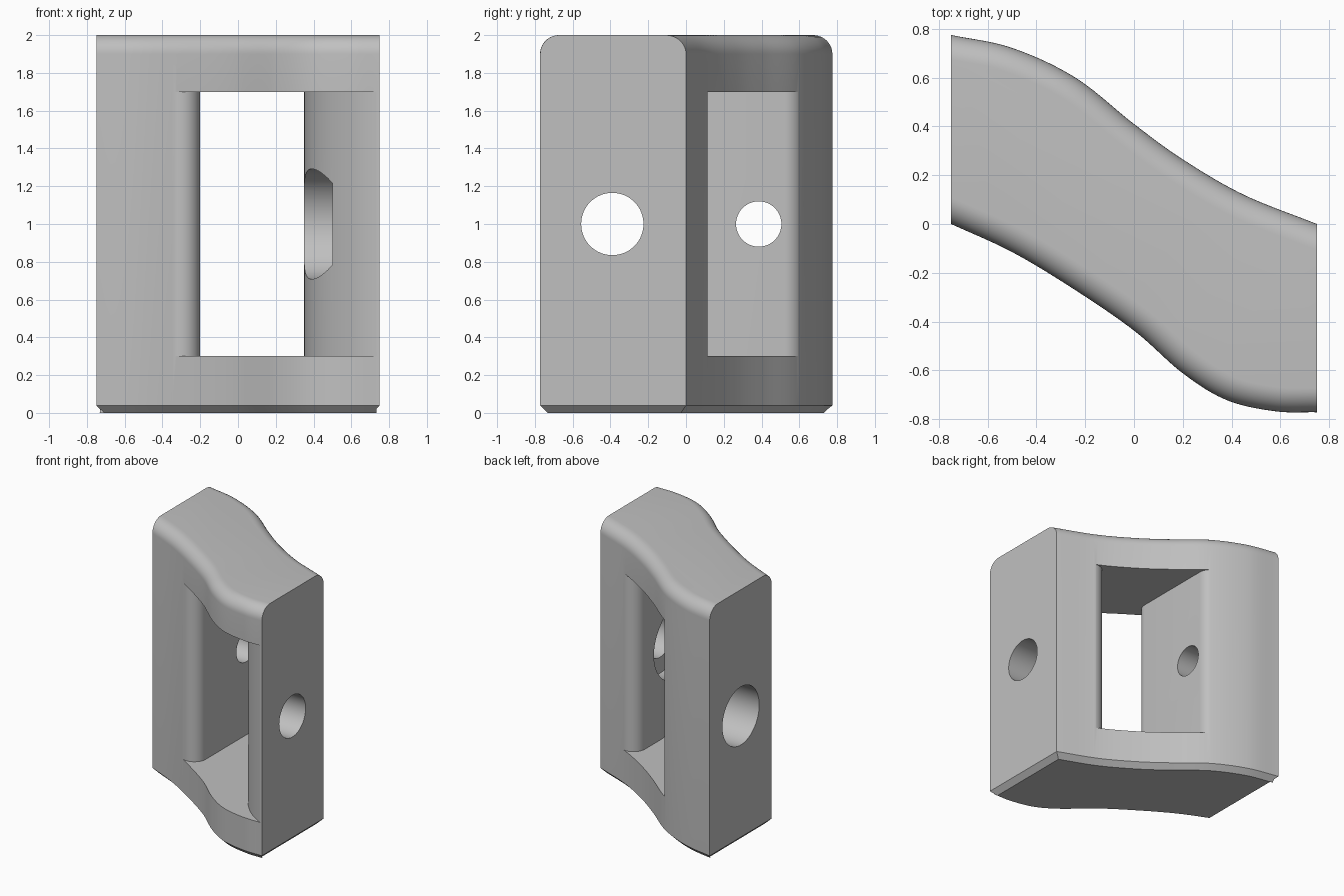
import bpy, bmesh, math
from mathutils import Vector

cube = bpy.data.objects.get("Cube")
if cube:
    bpy.data.objects.remove(cube, do_unlink=True)


def spline(knots, steps=10):
    """Smooth plan curve through the knots."""
    k = [Vector(p) for p in knots]
    k = [2 * k[0] - k[1]] + k + [2 * k[-1] - k[-2]]
    out = []
    for a, b, c, d in zip(k, k[1:], k[2:], k[3:]):
        for i in range(steps):
            t = i / steps
            out.append(0.5 * (2 * b + (c - a) * t + (2 * a - 5 * b + 4 * c - d) * t**2
                              + (3 * b - a - 3 * c + d) * t**3))
    return out + [k[-2]]


def prism(name, outline, z0, z1):
    """Extrude a plan outline (anticlockwise) between two heights."""
    bm = bmesh.new()
    low = [bm.verts.new((p[0], p[1], z0)) for p in outline]
    high = [bm.verts.new((p[0], p[1], z1)) for p in outline]
    bm.faces.new(low[::-1])
    bm.faces.new(high)
    n = len(low)
    for i in range(n):
        j = (i + 1) % n
        bm.faces.new((low[i], low[j], high[j], high[i]))
    bmesh.ops.recalc_face_normals(bm, faces=bm.faces)
    return finish(name, bm)


def finish(name, bm):
    mesh = bpy.data.meshes.new(name)
    bm.to_mesh(mesh)
    bm.free()
    ob = bpy.data.objects.new(name, mesh)
    bpy.context.collection.objects.link(ob)
    return ob


def bore(name, x0, x1, y, radius):
    """Round cutter lying along x at mid height."""
    bpy.ops.mesh.primitive_cylinder_add(vertices=64, radius=radius, depth=x1 - x0,
                                        location=((x0 + x1) / 2, y, 1),
                                        rotation=(0, math.pi / 2, 0))
    ob = bpy.context.object
    ob.name = name
    return ob


def arc(centre, radius, a0, a1, n=12):
    return [centre + radius * Vector((math.cos(a), math.sin(a)))
            for a in (a0 + (a1 - a0) * i / n for i in range(n + 1))]


def round_over(curve, wall_x, into, side, r=0.1):
    """Arc from a straight wall out to a tangent on the plan curve.
    into: x direction into the material, side: +1 back, -1 front."""
    cx = wall_x + into * r
    near = lambda y: min(curve, key=lambda p: (p - Vector((cx, y))).length)
    y = near(0).y
    y = min(curve, key=lambda p: abs(p.x - cx)).y
    while (near(y) - Vector((cx, y))).length < r * 0.97:
        y -= side * 0.001
    c = Vector((cx, y))
    d = (near(y) - c).normalized()
    start = math.pi if into > 0 else 0.0
    turn = Vector((-into, 0)).angle_signed(d)
    pts = arc(c, r, start, start - turn)
    return pts + [c + d * 0.5]


# S-shaped body
back = spline([(-.75, .775), (-.5, .722), (-.24, .6), (0, .41), (.2, .265), (.45, .12), (.75, 0)])
front = spline([(-.75, 0), (-.5, -.115), (-.25, -.265), (0, -.437), (.2, -.612),
                (.38, -.722), (.58, -.768), (.75, -.772)])
body = prism("frame_block", front + back[::-1], 0, 2)

# Rounded top edges along the curves, chamfered foot all round
bm = bmesh.new()
bm.from_mesh(body.data)
is_end = lambda e: abs(e.verts[0].co.x) > 0.749 and abs(e.verts[0].co.x - e.verts[1].co.x) < 1e-4
top = [e for e in bm.edges if all(v.co.z > 1.99 for v in e.verts) and not is_end(e)]
bmesh.ops.bevel(bm, geom=top, offset=0.1, segments=10, profile=0.5, affect='EDGES')
foot = [e for e in bm.edges if all(v.co.z < 0.01 for v in e.verts)]
bmesh.ops.bevel(bm, geom=foot, offset=0.04, segments=1, affect='EDGES')
bmesh.ops.recalc_face_normals(bm, faces=bm.faces)
bm.to_mesh(body.data)
bm.free()

# Window with rounded jambs; the front left jamb sweeps out widely
sweep = arc(Vector((1.03, -.16)), .68, math.pi, math.pi + 1.12, 24)
sweep.append(sweep[-1] + Vector((0, -.4)))
outline = (round_over(back, -.2, -1, 1)[::-1] + round_over(front, -.2, -1, -1)
           + sweep[::-1] + round_over(back, .35, 1, 1))
cutters = [
    prism("window_cutter", outline, 0.3, 1.7),
    bore("left_bolt_hole", .3, .9, -.39, .165),
    bore("left_counterbore", .1, .5, -.39, .292),
    bore("right_bolt_hole", -.6, -.1, .385, .12),
    bore("right_counterbore", -.9, -.4, .385, .23),
]

bpy.ops.object.select_all(action='DESELECT')
bpy.context.view_layer.objects.active = body
body.select_set(True)
for c in cutters:
    c.hide_render = True
    mod = body.modifiers.new(c.name, 'BOOLEAN')
    mod.operation = 'DIFFERENCE'
    mod.solver = 'EXACT'
    mod.object = c
    bpy.ops.object.modifier_apply(modifier=mod.name)
for c in cutters:
    bpy.data.objects.remove(c, do_unlink=True)

# Plain grey finish
grey = bpy.data.materials.new("plain_grey")
grey.use_nodes = True
colour = (0.53, 0.53, 0.53, 1)
grey.diffuse_color = colour
grey.node_tree.nodes["Principled BSDF"].inputs["Base Color"].default_value = colour
body.data.materials.clear()
body.data.materials.append(grey)
bpy.ops.object.shade_smooth_by_angle(angle=math.radians(22))
